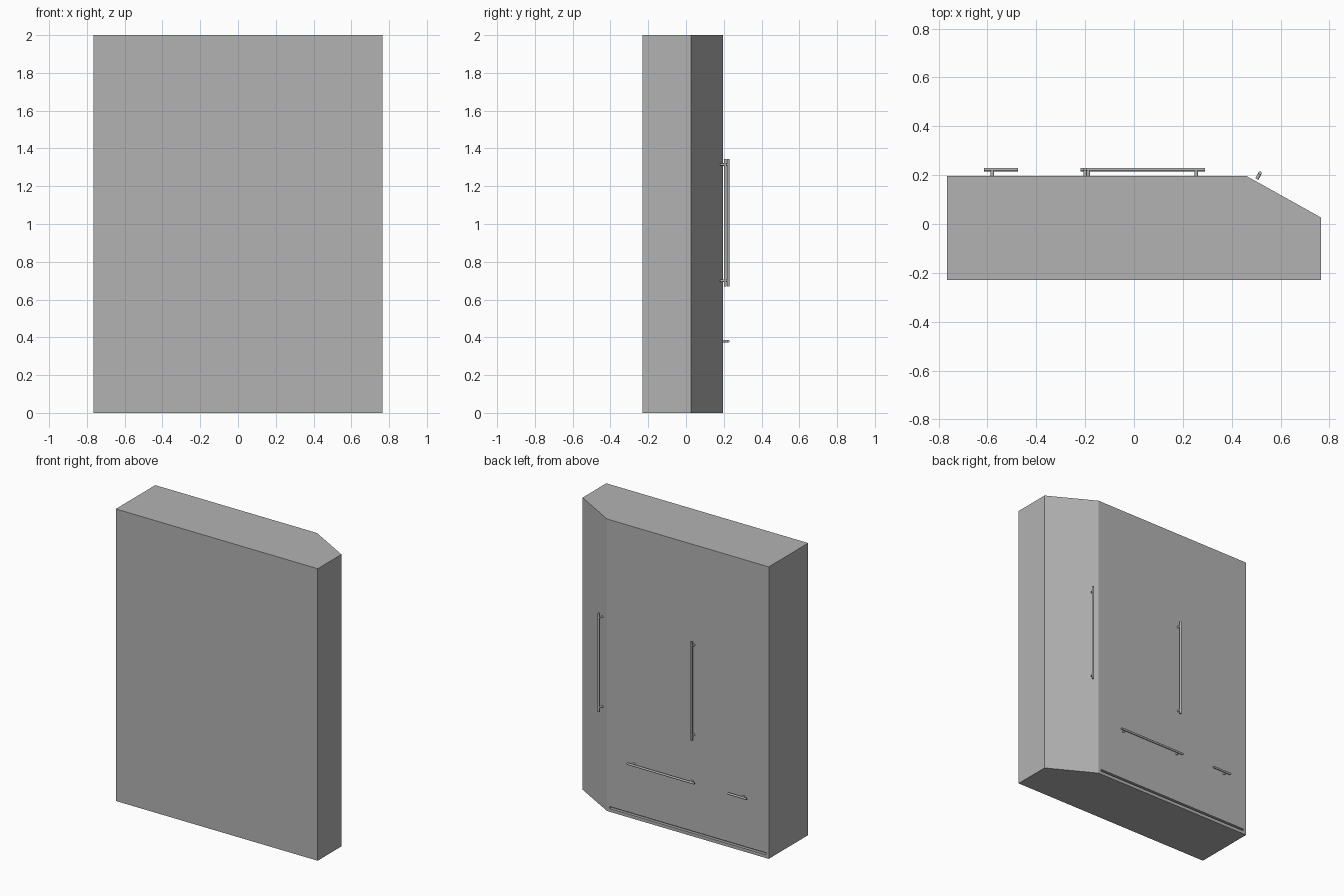
import bpy
import bmesh
from mathutils import Vector

cube = bpy.data.objects.get("Cube")
if cube:
    bpy.data.objects.remove(cube, do_unlink=True)


def material(name, value):
    mat = bpy.data.materials.new(name)
    mat.use_nodes = True
    colour = (value, value, value, 1)
    mat.diffuse_color = colour
    mat.node_tree.nodes["Principled BSDF"].inputs["Base Color"].default_value = colour
    return mat


grey = material("cabinet grey", 0.45)
steel = material("handle grey", 0.45)


def add_object(name, bm, mat):
    mesh = bpy.data.meshes.new(name)
    bmesh.ops.recalc_face_normals(bm, faces=bm.faces)
    bm.to_mesh(mesh)
    bm.free()
    mesh.materials.append(mat)
    obj = bpy.data.objects.new(name, mesh)
    bpy.context.collection.objects.link(obj)
    return obj


def prism(name, outline, z0, z1, mat):
    bm = bmesh.new()
    base = bm.faces.new([bm.verts.new((x, y, z0)) for x, y in outline])
    ext = bmesh.ops.extrude_face_region(bm, geom=[base], use_keep_orig=True)
    top = [g for g in ext["geom"] if isinstance(g, bmesh.types.BMVert)]
    bmesh.ops.translate(bm, verts=top, vec=(0, 0, z1 - z0))
    return add_object(name, bm, mat)


# Cabinet body with one slanted rear corner
W, FRONT, BACK = 0.765, -0.23, 0.197
body = prism("cabinet_body",
             [(-W, FRONT), (W, FRONT), (W, 0.027), (0.46, BACK), (-W, BACK)],
             0, 2, grey)

# Narrow vent slot along the foot of the rear face
slot = prism("vent_slot_cutter",
             [(-0.745, BACK - 0.02), (0.44, BACK - 0.02),
              (0.44, BACK + 0.02), (-0.745, BACK + 0.02)], 0.022, 0.036, grey)
cut = body.modifiers.new("vent slot", "BOOLEAN")
cut.operation = "DIFFERENCE"
cut.solver = "EXACT"
cut.object = slot
slot.hide_render = True
slot.hide_viewport = True
slot.hide_set(True)


# Bar handles: a round rod carried on short round posts
def rod(bm, a, b, radius):
    a, b = Vector(a), Vector(b)
    turn = (b - a).to_track_quat("Z", "Y").to_matrix().to_4x4()
    turn.translation = (a + b) / 2
    bmesh.ops.create_cone(bm, cap_ends=True, segments=16, radius1=radius,
                          radius2=radius, depth=(b - a).length, matrix=turn)


def handle(name, start, end, posts, reach):
    bm = bmesh.new()
    rod(bm, start, end, 0.007)
    for post in posts:
        rod(bm, post, Vector(post) - Vector(reach), 0.007)
    obj = add_object(name, bm, steel)
    bpy.ops.object.select_all(action="DESELECT")
    obj.select_set(True)
    bpy.context.view_layer.objects.active = obj
    bpy.ops.object.shade_smooth_by_angle()


BAR_Y = 0.223
straight = (0, BAR_Y - BACK, 0)
slanted = (0.013, 0.024, 0)

for name, x, y, reach in (("door_handle", -0.2, BAR_Y, straight),
                          ("slanted_door_handle", 0.516, 0.208, slanted)):
    handle(name, (x, y, 0.67), (x, y, 1.345),
           [(x, y, 0.7), (x, y, 1.315)], reach)

for name, x0, x1, posts in (("wide_drawer_handle", -0.22, 0.29, (-0.187, 0.255)),
                            ("small_drawer_handle", -0.615, -0.475, (-0.58,))):
    handle(name, (x0, BAR_Y, 0.38), (x1, BAR_Y, 0.38),
           [(x, BAR_Y, 0.38) for x in posts], straight)
